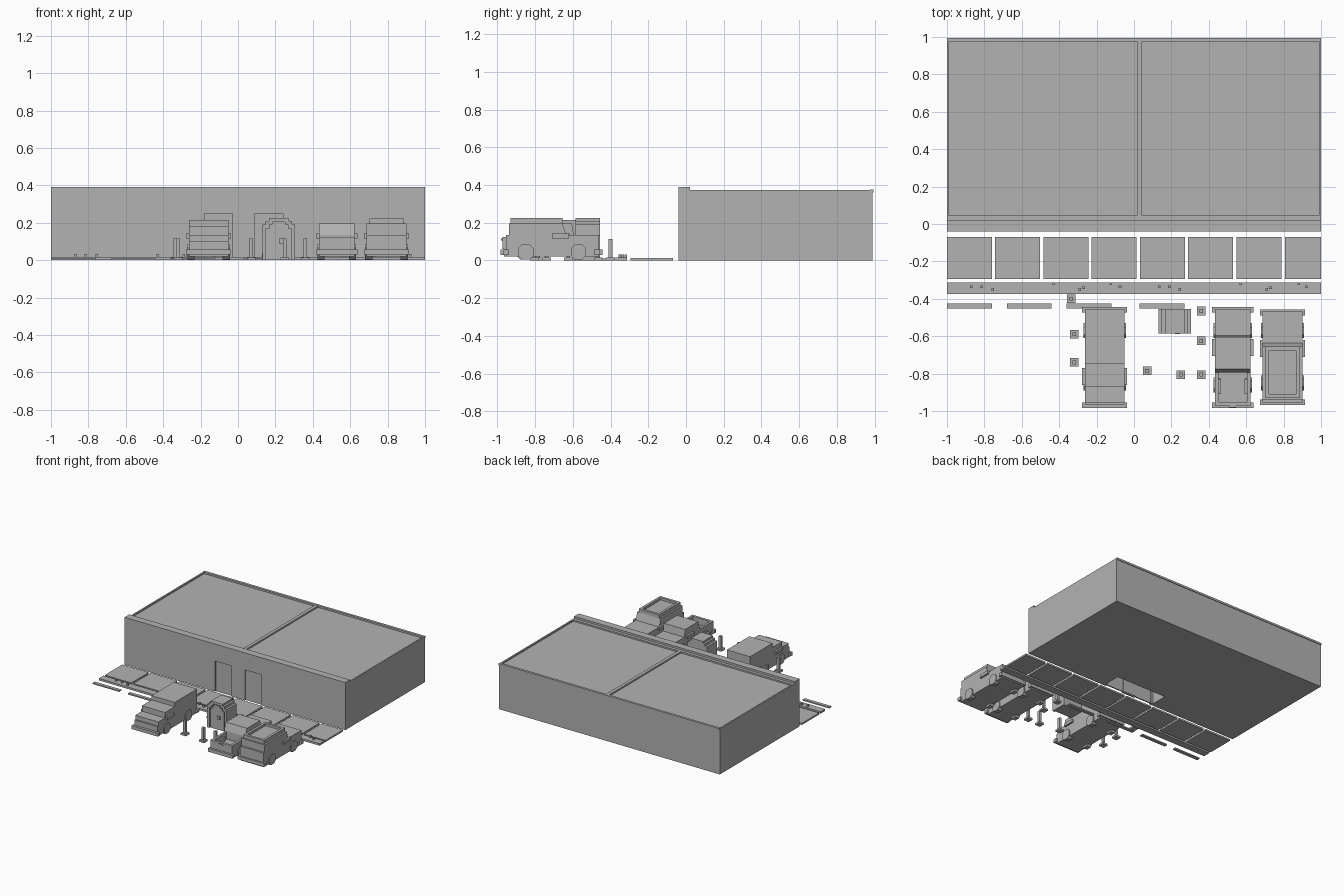
import bpy, bmesh
from mathutils import Vector

if "Cube" in bpy.data.objects:
    bpy.data.objects.remove(bpy.data.objects["Cube"])

mat = bpy.data.materials.new("plain grey")
mat.use_nodes = True
GREY = (0.45, 0.45, 0.45, 1)
mat.diffuse_color = GREY
for node in mat.node_tree.nodes:
    if node.type == "BSDF_PRINCIPLED":
        node.inputs["Base Color"].default_value = GREY


def prism(name, outline, axis, lo, hi):
    """Extrude a 2D outline along x, y or z."""
    place = {"x": lambda a, b: (lo, a, b), "y": lambda a, b: (a, lo, b),
             "z": lambda a, b: (a, b, lo)}[axis]
    bm = bmesh.new()
    face = bm.faces.new([bm.verts.new(place(a, b)) for a, b in outline])
    out = bmesh.ops.extrude_face_region(bm, geom=[face])
    move = Vector([hi - lo if axis == k else 0 for k in "xyz"])
    bmesh.ops.translate(bm, vec=move,
                        verts=[v for v in out["geom"] if isinstance(v, bmesh.types.BMVert)])
    bmesh.ops.recalc_face_normals(bm, faces=bm.faces)
    mesh = bpy.data.meshes.new(name)
    bm.to_mesh(mesh)
    bm.free()
    mesh.materials.append(mat)
    obj = bpy.data.objects.new(name, mesh)
    bpy.context.collection.objects.link(obj)
    return obj


def box(name, x0, x1, y0, y1, z0, z1):
    return prism(name, [(x0, y0), (x1, y0), (x1, y1), (x0, y1)], "z", z0, z1)


def cut(obj, cutter):
    mod = obj.modifiers.new("cut", "BOOLEAN")
    mod.operation, mod.object, mod.solver = "DIFFERENCE", cutter, "EXACT"
    bpy.context.view_layer.objects.active = obj
    bpy.ops.object.modifier_apply(modifier=mod.name)
    bpy.data.objects.remove(cutter)


# Building block with an entrance recess
block = box("building", -1, 1, -0.015, 0.99, 0, 0.362)
cut(block, box("recess_cutter", -0.2, 0.26, -0.1, 0.12, -0.1, 0.27))

# Front wall with two door openings
DOORS = [(-0.18, -0.03), (0.09, 0.24)]
outline = [(-1, 0)]
for a, b in DOORS:
    outline += [(a, 0), (a, 0.25), (b, 0.25), (b, 0)]
outline += [(1, 0), (1, 0.39), (-1, 0.39)]
prism("front_wall", outline, "y", -0.04, -0.015)
for a, b in DOORS:
    box("door", a, b, -0.03, -0.02, 0, 0.25)

# Roof parapets and the divider between the two roofs
box("front_parapet", -1, 1, -0.015, 0.02, 0.36, 0.39)
box("parapet_foot", -1, 1, 0.02, 0.045, 0.36, 0.374)
box("back_rim", -1, 1, 0.975, 0.995, 0.36, 0.376)
for s in (-1, 1):
    box("side_rim", min(s, s * 0.988), max(s, s * 0.988), 0.045, 0.975, 0.36, 0.374)
box("roof_divider", 0.015, 0.042, 0.045, 0.975, 0.36, 0.374)

# Pavement slabs, kerb and loose stones
for i in range(8):
    x = -1 + i * 0.258
    box("pavement_slab", x, min(x + 0.24, 1), -0.295, -0.07, 0, 0.014)
box("kerb", -1, 1, -0.373, -0.312, 0, 0.016)
for x, y in [(-.87, -.335), (-.815, -.335), (-.755, -.35), (-.43, -.32), (-.29, -.35),
             (-.27, -.34), (-.125, -.32), (-.075, -.335), (.135, -.335), (.19, -.335),
             (.245, -.35), (.57, -.32), (.71, -.35), (.73, -.34), (.88, -.32), (.92, -.335)]:
    box("stone", x - .007, x + .007, y - .007, y + .007, 0.015, 0.033)

# Road marking strips
for x in (-1, -0.68, -0.36, 0.03):
    box("road_strip", x, x + 0.24, -0.452, -0.425, 0, 0.01)

# Bollards
for x, y in [(-.335, -.4), (-.32, -.59), (-.32, -.74), (.07, -.785), (.25, -.805),
             (.36, -.465), (.36, -.625), (.36, -.805)]:
    box("bollard_base", x - .023, x + .023, y - .023, y + .023, 0, 0.015)
    box("bollard_post", x - .01, x + .01, y - .01, y + .01, 0.015, 0.115)

# Booth with a stepped arch top, framed door and handle
def arch(name, inset, y0, y1):
    half = [(0.088 - inset, 0), (0.088 - inset, 0.19 - inset), (0.07 - inset, 0.19 - inset),
            (0.07 - inset, 0.21 - inset), (0.053 - inset, 0.21 - inset),
            (0.053 - inset, 0.225 - inset)]
    pts = [(0.218 + x, z) for x, z in half] + [(0.218 - x, z) for x, z in reversed(half)]
    return prism(name, pts, "y", y0, y1)


booth = arch("booth", 0, -0.585, -0.455)
cut(booth, arch("booth_cutter", 0.02, -0.7, -0.57))
arch("booth_door", 0.03, -0.575, -0.565)
box("booth_handle", 0.22, 0.245, -0.588, -0.57, 0.09, 0.115)


# Vehicles: side profile, wheels, bumpers and mirrors
def vehicle(name, x0, x1, y0, y1, profile, wheels, mirror):
    prism(name + "_body", profile, "x", x0, x1)
    for y in wheels:
        r, k = 0.04, 0.02
        octagon = [(r, k), (k, r), (-k, r), (-r, k), (-r, -k), (-k, -r), (k, -r), (r, -k)]
        for a, b in ((x0 - .008, x0 + .03), (x1 - .03, x1 + .008)):
            prism(name + "_wheel", [(y + p, 0.045 + q) for p, q in octagon], "x", a, b)
    for y in (y0, y1 - 0.03):
        box(name + "_bumper", x0 - .015, x1 + .015, y, y + 0.03, 0.03, 0.057)
    for x in (x0 - .015, x1 - .001):
        box(name + "_mirror", x, x + .016, mirror, mirror + 0.09, 0.117, 0.142)


vehicle("van", -0.262, -0.052, -0.985, -0.443,
        [(-.965, .02), (-.965, .1), (-.955, .1), (-.955, .135), (-.87, .135), (-.87, .18),
         (-.745, .18), (-.745, .215), (-.455, .215), (-.455, .02)], (-.85, -.57), -0.86)

vehicle("pickup", 0.432, 0.624, -0.985, -0.443,
        [(-.965, .02), (-.965, .07), (-.795, .07), (-.795, .135), (-.775, .195),
         (-.605, .195), (-.595, .135), (-.455, .135), (-.455, .02)], (-.86, -.57), -0.705)
for x in (0.432, 0.604):
    box("pickup_bed_side", x, x + .02, -0.965, -0.795, 0.06, 0.125)
for x in (0.452, 0.59):
    box("pickup_wheel_well", x, x + .014, -0.91, -0.83, 0.06, 0.1)
box("pickup_tailgate", 0.432, 0.624, -0.972, -0.952, 0.06, 0.125)
box("pickup_tailgate_handle", 0.51, 0.546, -0.98, -0.97, 0.105, 0.117)

vehicle("wagon", 0.688, 0.9, -0.968, -0.458,
        [(-.955, .02), (-.955, .135), (-.94, .135), (-.94, .195), (-.655, .195),
         (-.635, .135), (-.465, .135), (-.465, .02)], (-.85, -.57), -0.71)

# Open roof rack on the wagon
rack = box("wagon_roof_rack", 0.702, 0.886, -0.93, -0.655, 0.195, 0.224)
cut(rack, box("rack_cutter", 0.722, 0.866, -0.91, -0.675, 0.205, 0.3))
